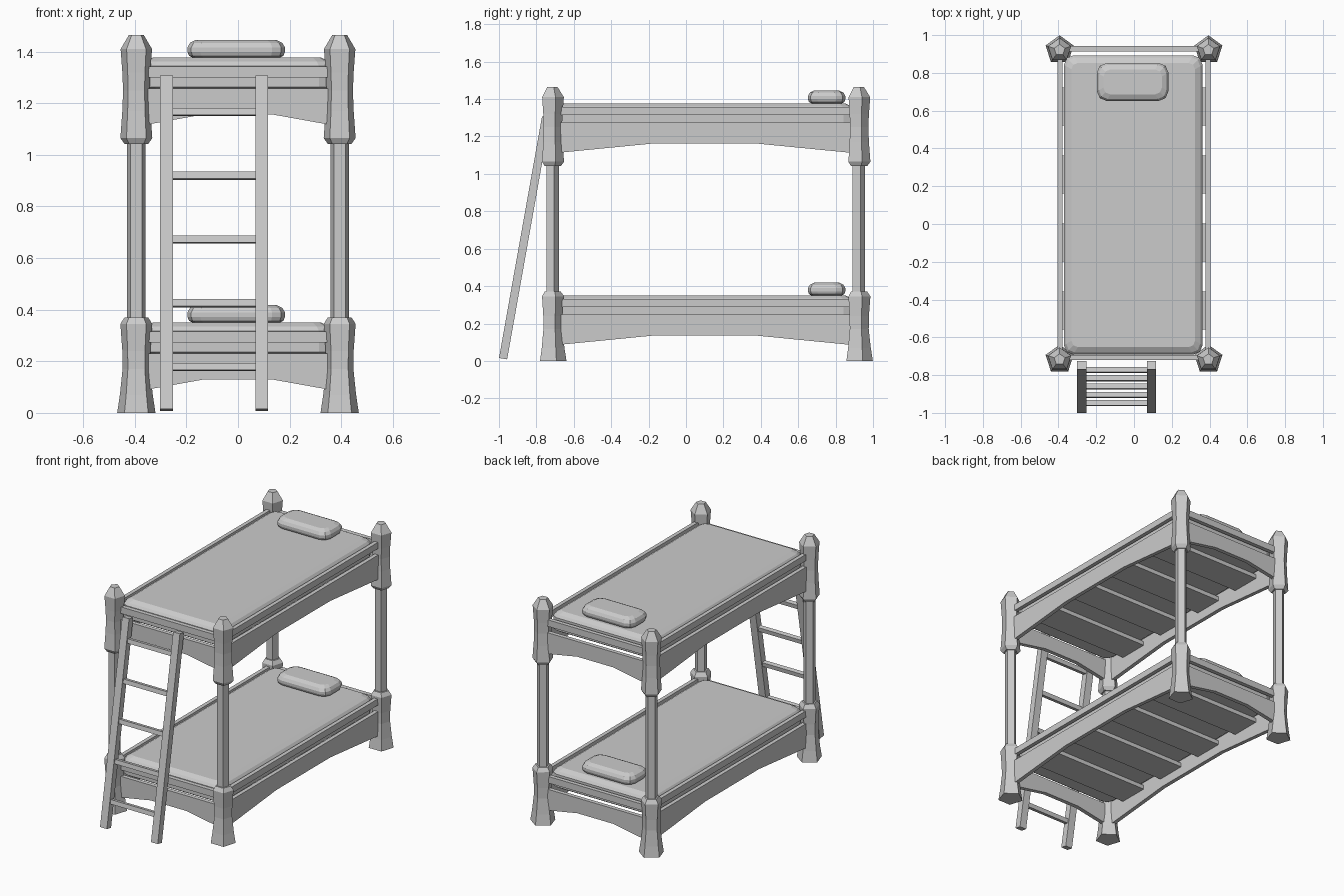
import bpy, bmesh, math
from mathutils import Matrix, Vector

if "Cube" in bpy.data.objects:
    bpy.data.objects.remove(bpy.data.objects["Cube"])

UP = 1.027            # height offset from lower to upper bunk
PX = 0.394            # post x
PY = (-0.717, 0.921)  # front / back post y
YC = 0.1


def finish(name, bm):
    bmesh.ops.recalc_face_normals(bm, faces=bm.faces)
    me = bpy.data.meshes.new(name)
    bm.to_mesh(me)
    bm.free()
    ob = bpy.data.objects.new(name, me)
    bpy.context.collection.objects.link(ob)
    return ob


def box(name, lo, hi):
    lo, hi = Vector(lo), Vector(hi)
    bm = bmesh.new()
    size = [abs(c) for c in hi - lo]
    m = Matrix.Translation((lo + hi) / 2) @ Matrix.Diagonal((*size, 1))
    bmesh.ops.create_cube(bm, size=1, matrix=m)
    return finish(name, bm)


def prism(name, pts, to3d, a, b):
    """Extrude a 2D outline between depths a and b; to3d maps (u, v, depth)."""
    loft(name, [[to3d(u, v, d) for u, v in pts] for d in (a, b)])


def loft(name, loops):
    """Skin closed loops of equal length and cap both ends."""
    bm = bmesh.new()
    rings = [[bm.verts.new(p) for p in loop] for loop in loops]
    n = len(rings[0])
    for a, b in zip(rings, rings[1:]):
        for k in range(n):
            bm.faces.new((a[k], a[(k + 1) % n], b[(k + 1) % n], b[k]))
    bm.faces.new(rings[0])
    bm.faces.new(rings[-1])
    return finish(name, bm)


def cushion(name, x0, x1, y0, y1, r, levels):
    """Soft block with rounded plan corners; levels = (inset, z)."""
    loops = []
    for inset, z in levels:
        rr = max(r - inset * 0.4, 0.01)
        loop = []
        for q, (sx, sy) in enumerate(((1, 1), (-1, 1), (-1, -1), (1, -1))):
            cx = (x1 - inset - rr) if sx > 0 else (x0 + inset + rr)
            cy = (y1 - inset - rr) if sy > 0 else (y0 + inset + rr)
            for k in range(3):
                t = (q + k / 2) * math.pi / 2
                loop.append((cx + rr * math.cos(t), cy + rr * math.sin(t), z))
        loops.append(loop)
    return loft(name, loops)


def post(name, cx, cy):
    """Five-sided turned post, point towards the back."""
    prof = [(0.078, 0), (0.067, 0.07), (0.056, 0.17), (0.057, 0.24), (0.065, 0.345),
            (0.048, 0.37), (0.037, 0.37), (0.037, 1.042), (0.048, 1.042),
            (0.065, 1.065), (0.057, 1.17), (0.054, 1.25), (0.057, 1.32),
            (0.064, 1.41), (0.03, 1.465)]
    angles = [math.pi / 2 + k * math.tau / 5 for k in range(5)]
    loft(name, [[(cx + r * math.cos(t), cy + r * math.sin(t), z) for t in angles]
                for r, z in prof])


def arch(c, half, flat, low, rise, top):
    """Board outline with a shallow arched underside."""
    return [(c - half, top), (c - half, low), (c - flat, rise),
            (c + flat, rise), (c + half, low), (c + half, top)]


# Four posts
for sx, side in ((-1, "left"), (1, "right")):
    for y, end in zip(PY, ("front", "back")):
        post(f"{end}_{side}_post", sx * PX, y)

# Two bunks
for z, lvl in ((0, "lower"), (UP, "upper")):
    # side boards, each with a separate rail above a narrow gap
    for s, side in ((-1, "left"), (1, "right")):
        prism(f"{lvl}_{side}_board",
              arch(YC, 0.79, 0.28, z + 0.085, z + 0.135, z + 0.247),
              lambda u, v, d: (d, u, v), s * 0.379, s * 0.405)
        box(f"{lvl}_{side}_rail", (s * 0.379, PY[0], z + 0.289),
            (s * 0.405, PY[1], z + 0.331))
    # end boards and rails, slightly lower
    for s, y, end in ((-1, -0.707, "front"), (1, 0.928, "back")):
        prism(f"{lvl}_{end}_board",
              arch(0, 0.37, 0.13, z + 0.087, z + 0.13, z + 0.23),
              lambda u, v, d: (u, d, v), y - 0.0135, y + 0.0135)
        box(f"{lvl}_{end}_rail", (-PX, y - 0.0135, z + 0.272),
            (PX, y + 0.0135, z + 0.315))
    # slats
    for i in range(4):
        y = 0.622 - i * 0.36
        box(f"{lvl}_slat_{i + 1}", (-0.386, y - 0.1, z + 0.195),
            (0.386, y + 0.1, z + 0.222))
    # mattress and pillow
    cushion(f"{lvl}_mattress", -0.371, 0.363, -0.692, 0.893, 0.05,
            [(0.02, z + 0.222), (0, z + 0.235), (0, z + 0.318), (0.012, z + 0.334),
             (0.04, z + 0.35)])
    cushion(f"{lvl}_pillow", -0.196, 0.182, 0.652, 0.852, 0.05,
            [(0.025, z + 0.347), (0.006, z + 0.357), (0, z + 0.372), (0, z + 0.389),
             (0.01, z + 0.407), (0.034, z + 0.419)])

# Leaning ladder
slope = 0.178
tilt = Matrix.Translation((0, -0.978, 0.012)) @ Matrix.Rotation(-math.atan(slope), 4, 'X')
for x0, x1, side in ((-0.302, -0.252, "left"), (0.068, 0.117, "right")):
    box(f"ladder_{side}_rail", (x0, -0.022, 0), (x1, 0.022, 1.312)).matrix_world = tilt
for i in range(5):
    h = (0.178 + i * 0.247 - 0.012) * math.hypot(1, slope)
    box(f"ladder_rung_{i + 1}", (-0.26, -0.014, h - 0.014),
        (0.075, 0.014, h + 0.014)).matrix_world = tilt
